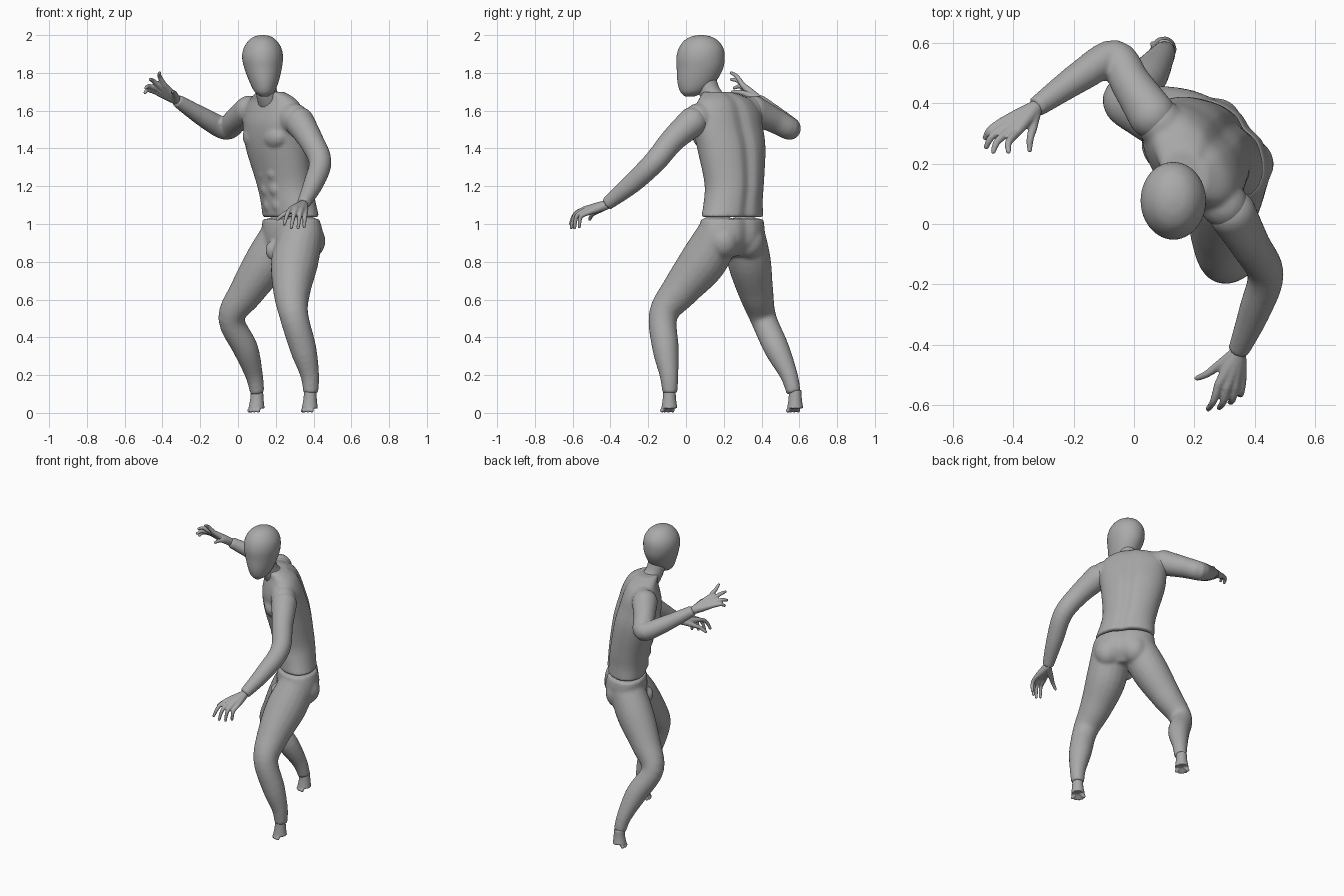
import bpy, bmesh, math
from mathutils import Vector, Matrix

if "Cube" in bpy.data.objects:
    bpy.data.objects.remove(bpy.data.objects["Cube"])

grey = bpy.data.materials.new("plain grey")
grey.use_nodes = True
grey.diffuse_color = (0.4, 0.4, 0.4, 1)
grey.node_tree.nodes["Principled BSDF"].inputs["Base Color"].default_value = (0.4, 0.4, 0.4, 1)

# Body axes: across points to the figure's left, ahead is where the chest faces
ACROSS = Vector((0.62, -0.785, 0))
AHEAD = Vector((-0.785, -0.62, 0))
UP = Vector((0, 0, 1))


def spline(points, steps=5):
    """Smooth curve through rows of any length."""
    p = [Vector(q) for q in points]
    p = [p[0]] + p + [p[-1]]
    out = []
    for a, b, c, d in zip(p, p[1:], p[2:], p[3:]):
        for i in range(steps):
            t = i / steps
            out.append((2 * b + (c - a) * t + (2 * a - 5 * b + 4 * c - d) * t * t
                        + (3 * b - a - 3 * c + d) * t ** 3) / 2)
    return out + [p[-1]]


def bridge(bm, rings):
    """Skin a list of point rings and close both ends."""
    rows = [[bm.verts.new(v) for v in ring] for ring in rings]
    n = len(rows[0])
    for lo, hi in zip(rows, rows[1:]):
        for i in range(n):
            bm.faces.new((lo[i], lo[(i + 1) % n], hi[(i + 1) % n], hi[i]))
    bm.faces.new(rows[0])
    bm.faces.new(rows[-1])


def ball(bm, centre, radii, x=ACROSS, y=AHEAD):
    turn = Matrix((x, y, UP)).transposed().to_4x4()
    m = Matrix.Translation(centre) @ turn @ Matrix.Diagonal((*radii, 1))
    bmesh.ops.create_uvsphere(bm, u_segments=20, v_segments=12, radius=1, matrix=m)


def tube(bm, points, round_ends=(True, True), n=20):
    """Tapered limb through (x, y, z, radius) points."""
    path = spline(points)
    pos = [v.to_3d() for v in path]
    side = Vector((1, 0.2, 0.1))
    rings = []
    for i, v in enumerate(path):
        t = (pos[min(i + 1, len(pos) - 1)] - pos[max(i - 1, 0)]).normalized()
        side = (side - t * side.dot(t)).normalized()
        other = t.cross(side)
        rings.append([pos[i] + v[3] * (side * math.cos(k * math.tau / n) + other * math.sin(k * math.tau / n))
                      for k in range(n)])
    bridge(bm, rings)
    for flag, v in zip(round_ends, (path[0], path[-1])):
        if flag:
            ball(bm, v.to_3d(), [v[3]] * 3)


def loft(bm, rows, x=ACROSS, y=AHEAD, spine=0.0, n=48):
    """Stacked ovals from (z, x, y, half width, half depth) rows."""
    rings = []
    for z, cx, cy, a, b in spline(rows):
        ring = []
        for k in range(n):
            t = k * math.tau / n
            dent = 1 - spine * math.exp(-((t - 1.5 * math.pi) / 0.17) ** 2)
            ring.append(Vector((cx, cy, z)) + x * (a * math.cos(t)) + y * (b * dent * math.sin(t)))
        rings.append(ring)
    bridge(bm, rings)


def finish(bm, name, voxel=0.01, smooth=4):
    bmesh.ops.recalc_face_normals(bm, faces=bm.faces)
    mesh = bpy.data.meshes.new(name)
    bm.to_mesh(mesh)
    bm.free()
    mesh.materials.append(grey)
    ob = bpy.data.objects.new(name, mesh)
    bpy.context.scene.collection.objects.link(ob)
    for poly in mesh.polygons:
        poly.use_smooth = True
    if voxel:
        fuse = ob.modifiers.new("fuse", "REMESH")
        fuse.mode = "VOXEL"
        fuse.voxel_size = voxel
        fuse.use_smooth_shade = True
        soft = ob.modifiers.new("soften", "SMOOTH")
        soft.factor = 0.5
        soft.iterations = smooth
    return ob


# Head and neck
bm = bmesh.new()
loft(bm, [(1.675, .14, .02, .02, .025), (1.70, .14, .035, .052, .065), (1.75, .138, .055, .076, .1),
          (1.82, .133, .073, .098, .122), (1.88, .13, .077, .108, .128), (1.93, .13, .08, .1, .118),
          (1.97, .13, .08, .075, .09), (1.992, .13, .08, .045, .052), (2.0, .13, .08, .012, .014)],
     Vector((1, 0, 0)), Vector((0, -1, 0)))
finish(bm, "head", 0)
bm = bmesh.new()
tube(bm, [(.17, .16, 1.64, .062), (.15, .125, 1.70, .056), (.14, .1, 1.78, .056)])
finish(bm, "neck", 0)

# Torso with chest, belly and shoulder forms
bm = bmesh.new()
loft(bm, [(1.036, .28, .245, .186, .122), (1.12, .265, .25, .172, .126), (1.22, .245, .255, .172, .132),
          (1.4, .21, .24, .2, .145), (1.52, .195, .22, .212, .135), (1.6, .19, .215, .205, .115),
          (1.66, .185, .205, .16, .09), (1.7, .17, .165, .08, .07)], spine=0.12)


def on_front(z, out, side):
    return Vector((.27 - .17 * (z - 1.1), .25 - .07 * (z - 1.1), z)) + AHEAD * out + ACROSS * side


for s in (-1, 1):
    ball(bm, on_front(1.46, .085, s * .08), (.085, .056, .065))
    for i in range(3):
        ball(bm, on_front(1.1 + .085 * i, .108, s * .036), (.034, .024, .038))
ball(bm, (.295, .07, 1.555), (.09, .08, .085))
ball(bm, (.09, .33, 1.59), (.09, .08, .085))
finish(bm, "torso", 0.009, 5)

# Pelvis and both legs
bm = bmesh.new()
loft(bm, [(1.028, .28, .245, .186, .122), (.96, .287, .242, .196, .134), (.89, .285, .24, .18, .125),
          (.83, .27, .235, .12, .08)], spine=0.1)
for side in (-.085, .085):
    ball(bm, Vector((.325, .265, .91)) + ACROSS * side, (.085, .085, .095))
ball(bm, (.18, .155, .86), (.035, .035, .05))
tube(bm, [(.335, .17, .94, .115), (.3, .09, .8, .125), (.285, -.03, .65, .1), (.295, -.12, .52, .077),
          (.345, -.108, .34, .07), (.38, -.09, .2, .05), (.385, -.085, .105, .04)], (True, False))
tube(bm, [(.23, .31, .94, .11), (.15, .335, .8, .115), (.045, .37, .64, .093), (-.035, .41, .5, .07),
          (.04, .48, .34, .067), (.085, .545, .2, .047), (.102, .57, .105, .038)], (True, False))
finish(bm, "pelvis_and_legs", 0.01, 5)

# Cropped feet with short toe stubs
for name, x, y in (("left_foot", .382, -.088), ("right_foot", .1, .578)):
    bm = bmesh.new()
    tube(bm, [(x, y, .12, .033), (x, y, .07, .036), (x - .002, y, .025, .043)], (False, False))
    for k in range(5):
        out = (AHEAD * math.cos(k * .55 - 1.1) - ACROSS * math.sin(k * .55 - 1.1)) * .04
        tip = Vector((x, y, .012)) + out
        tube(bm, [(x, y, .05, .016), (*tip, .011)], n=10)
    finish(bm, name, 0.005, 2)

# Arms
ARMS = {
    "left_arm": [(.325, .035, 1.54, .08), (.385, -.07, 1.445, .066), (.435, -.165, 1.33, .06),
                 (.4, -.285, 1.215, .053), (.345, -.42, 1.105, .035)],
    "right_arm": [(.06, .36, 1.6, .08), (-.01, .465, 1.55, .067), (-.065, .55, 1.505, .06),
                  (-.175, .49, 1.56, .052), (-.325, .385, 1.655, .034)],
}
for name, points in ARMS.items():
    bm = bmesh.new()
    tube(bm, points, (True, False))
    finish(bm, name, 0.009, 3)


# Hands: (knuckle, tip) for four fingers, then the thumb
def hand(name, wrist, lift, digits):
    bm = bmesh.new()
    wrist = Vector(wrist)
    for i, (knuckle, tip) in enumerate(digits):
        k, t = Vector(knuckle), Vector(tip)
        thumb = i == 4
        tube(bm, [(*wrist, .026), (*wrist.lerp(k, .5), .02 if thumb else .022), (*k, .015)], n=12)
        mid = k.lerp(t, .5) + Vector(lift) * (.3 if thumb else 1)
        tube(bm, [(*k, .015), (*mid, .012), (*t, .009)], n=12)
    finish(bm, name, 0.005, 2)


hand("left_hand", (.345, -.425, 1.1), (0, -.015, .015),
     [((.28, -.53, 1.08), (.245, -.612, 1.0)), ((.308, -.54, 1.078), (.282, -.607, .982)),
      ((.334, -.538, 1.07), (.318, -.59, .98)), ((.357, -.52, 1.06), (.35, -.565, .985)),
      ((.27, -.475, 1.065), (.208, -.51, 1.025))])
hand("right_hand", (-.328, .382, 1.658), (-.012, 0, .012),
     [((-.39, .3, 1.735), (-.415, .24, 1.8)), ((-.415, .305, 1.73), (-.465, .24, 1.765)),
      ((-.43, .32, 1.715), (-.488, .255, 1.72)), ((-.437, .337, 1.7), (-.492, .285, 1.695)),
      ((-.335, .315, 1.69), (-.345, .245, 1.7))])
